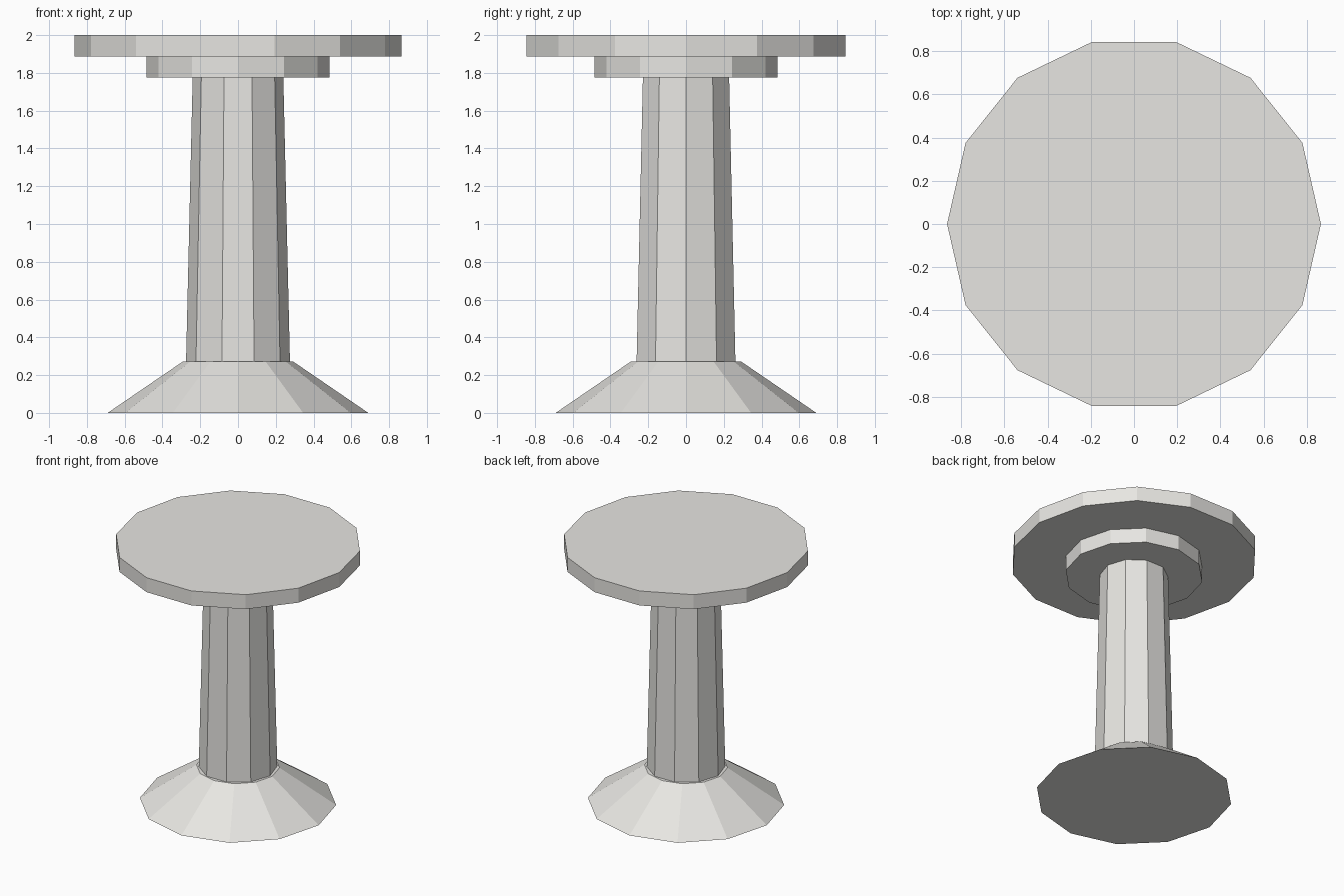
import bpy

if "Cube" in bpy.data.objects:
    bpy.data.objects.remove(bpy.data.objects["Cube"])

stone = bpy.data.materials.new("warm_grey")
stone.diffuse_color = (0.8, 0.79, 0.76, 1)
stone.use_nodes = True
stone.node_tree.nodes["Principled BSDF"].inputs["Base Color"].default_value = stone.diffuse_color


def ring(name, sides, r_low, r_high, z_low, z_high):
    """Flat-shaded faceted drum with a corner on the +x axis."""
    bpy.ops.mesh.primitive_cone_add(
        vertices=sides, radius1=r_low, radius2=r_high,
        depth=z_high - z_low, location=(0, 0, (z_low + z_high) / 2))
    ob = bpy.context.object
    # primitive starts on +y; turn the mesh so a corner lies on +x
    ob.rotation_euler.z = -1.5707963
    ob.name = name
    ob.data.materials.append(stone)
    return ob


# flared foot, tapered column, collar and round top
ring("base", 12, 0.69, 0.292, 0.0, 0.272)
ring("column", 10, 0.275, 0.24, 0.272, 1.775)
ring("collar", 12, 0.485, 0.485, 1.775, 1.888)
ring("table_top", 14, 0.865, 0.865, 1.888, 2.0)
